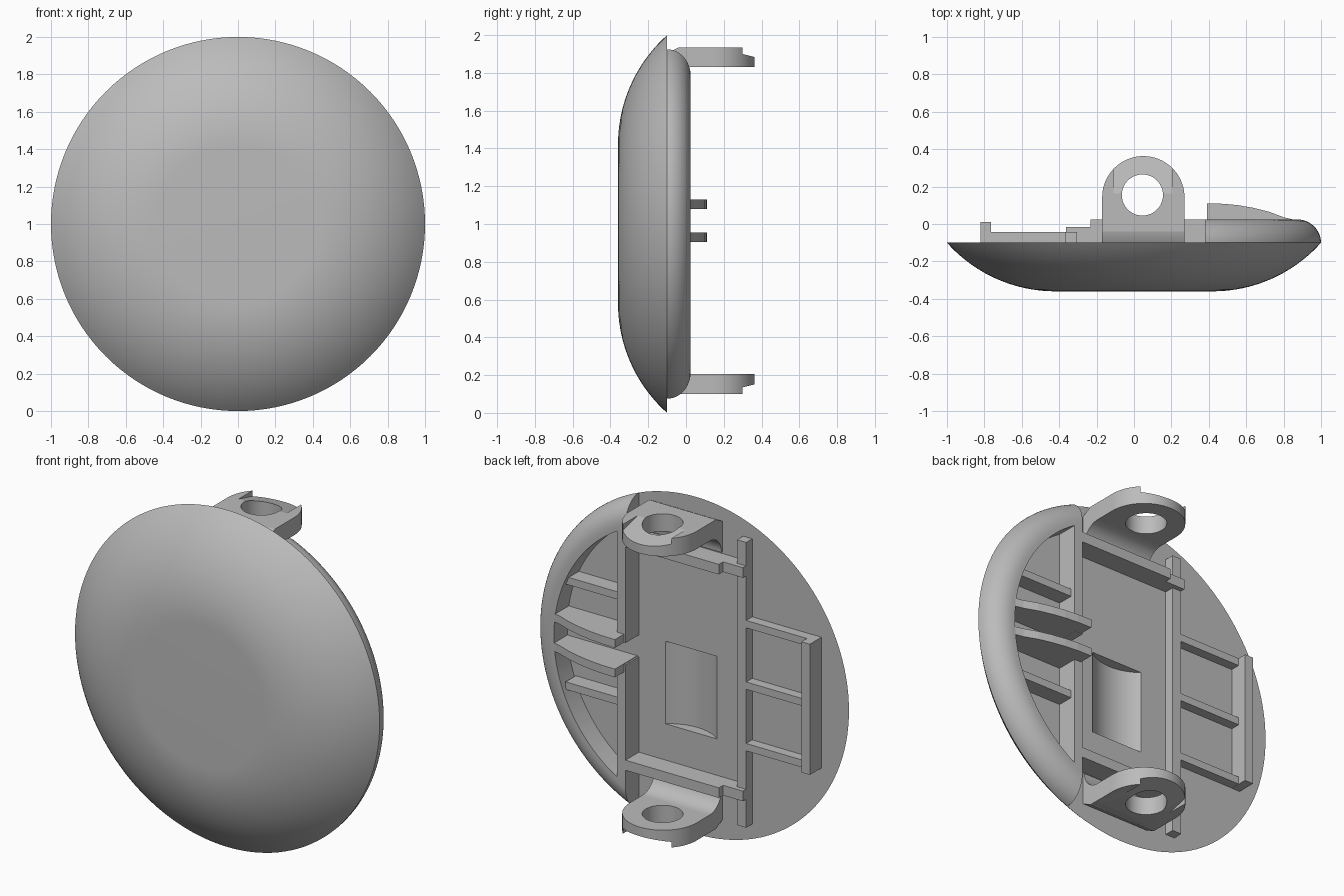
import bpy, bmesh
from math import sin, cos, pi, radians, sqrt
from mathutils import Vector

cube = bpy.data.objects.get("Cube")
if cube:
    bpy.data.objects.remove(cube, do_unlink=True)

grey = bpy.data.materials.new("plain_grey")
grey.use_nodes = True
colour = (0.5, 0.5, 0.5, 1)
grey.diffuse_color = colour
grey.node_tree.nodes["Principled BSDF"].inputs["Base Color"].default_value = colour

MID = 1.0175   # height about which the back fittings mirror
BACK = -0.1    # plane of the disc's back


def finish(name, bm):
    bmesh.ops.recalc_face_normals(bm, faces=bm.faces)
    mesh = bpy.data.meshes.new(name)
    bm.to_mesh(mesh)
    bm.free()
    mesh.materials.append(grey)
    ob = bpy.data.objects.new(name, mesh)
    bpy.context.collection.objects.link(ob)
    return ob


def activate(ob):
    bpy.ops.object.select_all(action='DESELECT')
    ob.select_set(True)
    bpy.context.view_layer.objects.active = ob


def smooth(ob):
    activate(ob)
    bpy.ops.object.shade_smooth_by_angle(angle=radians(30))


def cut(ob, cutter):
    mod = ob.modifiers.new("cut", 'BOOLEAN')
    mod.operation = 'DIFFERENCE'
    mod.solver = 'EXACT'
    mod.object = cutter
    activate(ob)
    bpy.ops.object.modifier_apply(modifier=mod.name)
    bpy.data.objects.remove(cutter, do_unlink=True)


def prism(name, points, axis, lo, hi):
    """Extrude a flat outline along one axis; points use the other two axes in order."""
    bm = bmesh.new()

    def place(p, h):
        co = list(p)
        co.insert(axis, h)
        return bm.verts.new(co)
    face = bm.faces.new([place(p, lo) for p in points])
    out = bmesh.ops.extrude_face_region(bm, geom=[face])
    step = Vector((0, 0, 0))
    step[axis] = hi - lo
    bmesh.ops.translate(bm, vec=step, verts=[v for v in out["geom"] if isinstance(v, bmesh.types.BMVert)])
    return finish(name, bm)


def box(name, x, y, z):
    return prism(name, [(x[0], y[0]), (x[1], y[0]), (x[1], y[1]), (x[0], y[1])], 2, *z)


def arc(cx, cy, rx, ry, a, b, n):
    return [(cx + rx * cos(radians(a + (b - a) * i / n)),
             cy + ry * sin(radians(a + (b - a) * i / n))) for i in range(n + 1)]


def revolve(name, profile, steps=128, min_x=None):
    """Turn a (radius, y) profile about the disc axis, optionally keeping x > min_x."""
    bm = bmesh.new()
    verts = [bm.verts.new((r, y, 0)) for r, y in profile]
    edges = [bm.edges.new(pair) for pair in zip(verts, verts[1:])]
    bmesh.ops.spin(bm, geom=verts + edges, cent=(0, 0, 0), axis=(0, 1, 0),
                   angle=2 * pi, steps=steps)
    bmesh.ops.remove_doubles(bm, verts=bm.verts, dist=1e-4)
    if min_x is not None:
        bmesh.ops.bisect_plane(bm, geom=bm.verts[:] + bm.edges[:] + bm.faces[:],
                               plane_co=(min_x, 0, 0), plane_no=(1, 0, 0), clear_inner=True)
        bmesh.ops.holes_fill(bm, edges=[e for e in bm.edges if e.is_boundary], sides=0)
    bmesh.ops.translate(bm, vec=(0, 0, 1), verts=bm.verts)
    return finish(name, bm)


# Domed disc with a shallow curved hollow in its back
R = 0.777
dome = arc(0.42, -0.36 + R, R, R, -90, -41.7, 20)
dome[-1] = (1, BACK)
disc = revolve("domed_disc", [(0, -0.36)] + dome + [(0, BACK)])
cut(disc, prism("hollow_cutter", arc(0.036, 0.111, 0.271, 0.271, 0, 357, 119), 2, 0.60, 1.09))
smooth(disc)

# Crescent rim with a rounded outer edge, hollowed out and split by a gap
rounded = arc(0.87, BACK, 0.13, 0.125, 0, 90, 12)
rim = revolve("crescent_rim", [(0, BACK)] + rounded + [(0, 0.025)], min_x=0.38)
cut(rim, revolve("pocket_cutter", [(0, -0.2), (0.85, -0.2), (0.85, 0.2), (0, 0.2)], min_x=0.434))
cut(rim, box("gap_cutter", (0.3, 0.5), (-0.2, 0.2), (0.95, 1.08)))
smooth(rim)

# Tall curved fins and low ribs inside the crescent
fin_outline = [(0.39, BACK), (0.39, 0.11), (0.48, 0.108), (0.56, 0.1), (0.64, 0.086),
               (0.72, 0.066), (0.8, 0.036), (0.86, 0.022), (0.86, BACK)]
for side, label in ((1, "upper"), (-1, "lower")):
    def span(a, b):
        return sorted((MID + side * a, MID + side * b))

    prism(label + "_fin", fin_outline, 2, *span(0.063, 0.112))
    box(label + "_low_rib", (0.42, sqrt(0.86 ** 2 - 0.33 ** 2)), (BACK, -0.005), span(0.29, 0.335))

    # Cross bar with a lower stepped end
    box(label + "_cross_bar", (-0.233, 0.39), (BACK, 0.025), span(0.633, 0.693))
    box(label + "_cross_bar_step", (-0.363, -0.233), (BACK, -0.015), span(0.633, 0.693))

    # Mounting lug: round-ended plate with a ramped tip and a bolt hole
    cx, cy, r = 0.05, 0.143, 0.22
    inner, outer = MID + side * 0.8125, MID + side * 0.9175
    plan = [(cx - r, -0.04), (cx + r, -0.04)] + arc(cx, cy, r, r, 0, 180, 40)
    lug = prism(label + "_lug", plan, 2, *sorted((inner, outer)))
    ramp = [(0.163, outer), (0.4, MID + side * 0.857), (0.4, outer + side * 0.1),
            (0.163, outer + side * 0.1)]
    cut(lug, prism("ramp_cutter", ramp, 0, -0.11, 0.205))
    hole = arc(0.045, 0.155, 0.11, 0.11, 0, 352.5, 47)
    cut(lug, prism("hole_cutter", hole, 2, *span(0.7, 1.1)))
    smooth(lug)

    # Filleted root joining the lug to the disc
    fillet = arc(0.02, MID + side * 0.7025, 0.11, side * 0.11, 90, 180, 12)
    root = [(BACK, MID + side * 0.885), (-0.04, outer), (0.02, outer)] + fillet
    root.append((BACK, MID + side * 0.7025))
    smooth(prism(label + "_lug_root", root, 0, cx - r, cx + r))

# Long upright rail
box("upright_rail", (-0.365, -0.305), (BACK, -0.043), (0.157, 1.85))

# Clip frame: three arms and an end stop
for z, label in ((1.365, "top"), (1.0, "middle"), (0.635, "bottom")):
    box(label + "_clip_arm", (-0.8, -0.35), (BACK, -0.043), (z - 0.022, z + 0.022))
box("clip_end_stop", (-0.82, -0.765), (BACK, 0.01), (0.612, 1.388))
